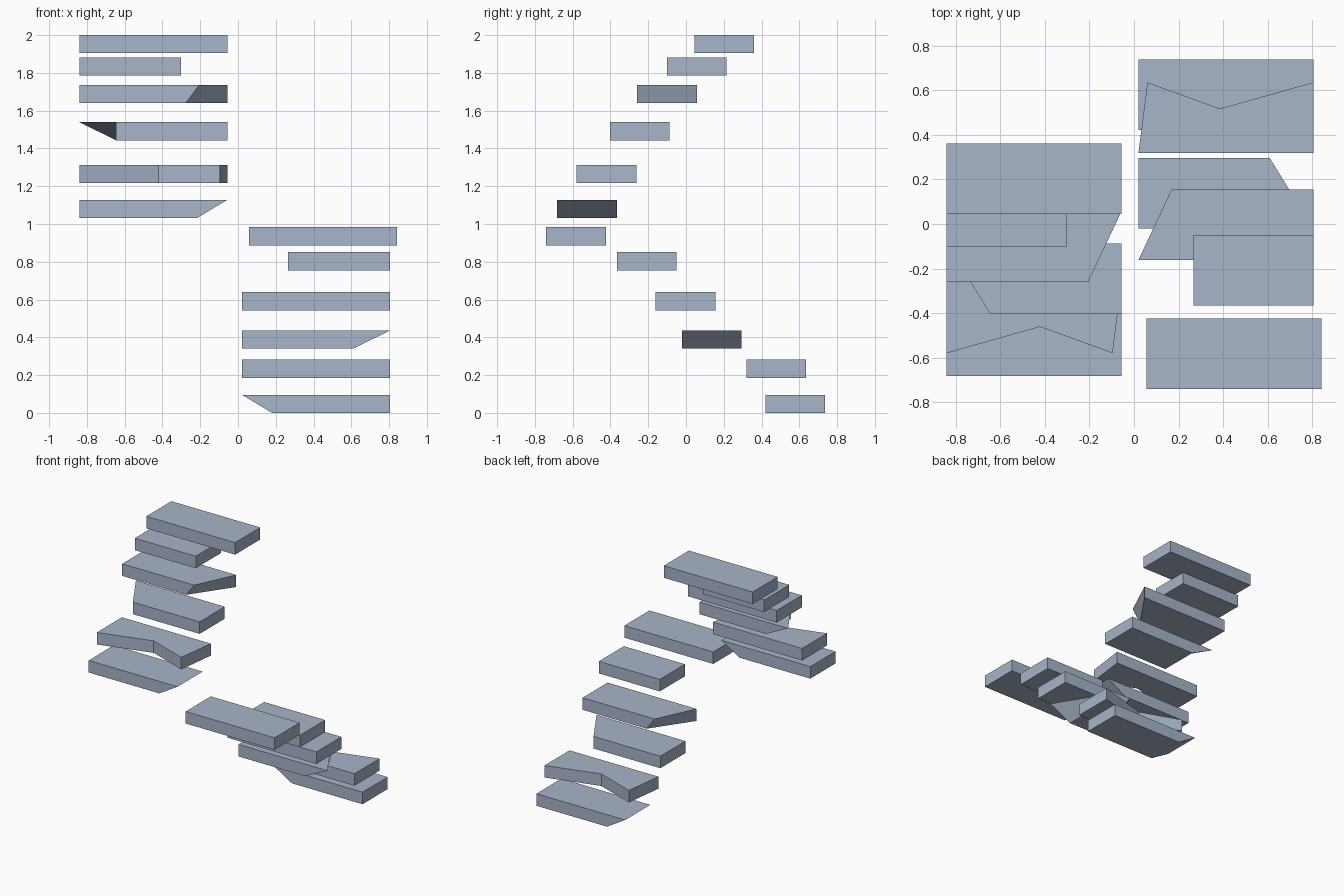
import bpy

if "Cube" in bpy.data.objects:
    bpy.data.objects.remove(bpy.data.objects["Cube"])

W, D, H = 0.392, 0.158, 0.096   # half width, half depth, thickness of a tread

slate = bpy.data.materials.new("slate")
slate.diffuse_color = (0.39, 0.46, 0.58, 1)
slate.use_nodes = True
slate.node_tree.nodes["Principled BSDF"].inputs["Base Color"].default_value = slate.diffuse_color


def quad(fl=-W, fr=W, br=W, bl=-W):
    """Plan outline from the x of front-left, front-right, back-right, back-left."""
    return [(fl, -D), (fr, -D), (br, D), (bl, D)]


# Tread shapes: (bottom outline, top outline)
notched = [(-W, -D), (W, -D), (W, D), (-0.027, 0.04), (-0.352, D)]
shapes = {
    "undercut": (quad(fl=-0.232, bl=-0.232), quad()),
    "notched": (notched, notched),
    "twisted_right": (quad(fr=0.197, br=0.197), quad(br=0.197)),
    "twisted_left": (quad(bl=-0.172), quad(bl=-0.243)),
    "short": (quad(fl=-0.146, bl=-0.146), quad(fl=-0.146, bl=-0.146)),
    "full": (quad(), quad()),
}


def tread(name, shape, x, y, z, s):
    """Loft bottom outline to top outline; s = -1 turns the tread half way round."""
    low, high = shapes[shape]
    n = len(low)
    verts = [(x + s * px, y + s * py, z) for px, py in low]
    verts += [(x + s * px, y + s * py, z + H) for px, py in high]
    faces = [list(range(n))[::-1], list(range(n, 2 * n))]
    faces += [(i, (i + 1) % n, n + (i + 1) % n, n + i) for i in range(n)]
    mesh = bpy.data.meshes.new(name)
    mesh.from_pydata(verts, [], faces)
    mesh.update()
    mesh.materials.append(slate)
    bpy.context.collection.objects.link(bpy.data.objects.new(name, mesh))


# Lower flight climbs to the front, upper flight climbs to the back
lower = [(0.412, 0.579, 0.0), (0.412, 0.477, 0.186), (0.412, 0.137, 0.34),
         (0.412, -0.003, 0.543), (0.412, -0.208, 0.755), (0.449, -0.582, 0.887)]
upper = [(-0.448, -0.524, 1.032), (-0.448, -0.421, 1.216), (-0.448, -0.245, 1.443),
         (-0.448, -0.101, 1.641), (-0.448, 0.057, 1.785), (-0.448, 0.202, 1.904)]

for flight, places, s in (("lower", lower, 1), ("upper", upper, -1)):
    for shape, (x, y, z) in zip(shapes, places):
        tread(f"{flight}_{shape}_tread", shape, x, y, z, s)
